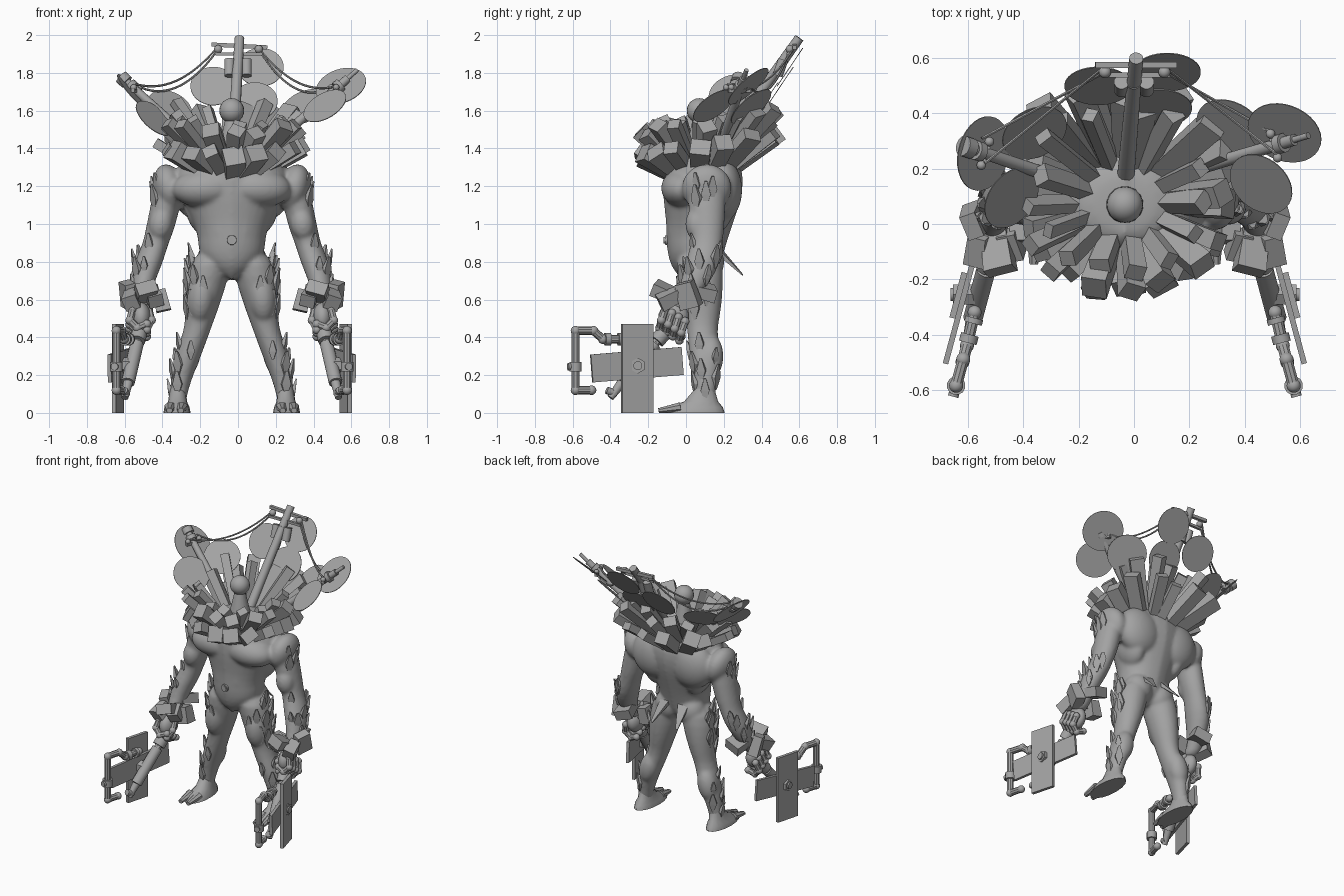
import bpy, bmesh, math, random
from mathutils import Vector as V, Matrix

if "Cube" in bpy.data.objects:
    bpy.data.objects.remove(bpy.data.objects["Cube"])

random.seed(11)
CX = -0.033                       # body symmetry plane
stone = bpy.data.materials.new("stone_grey")
stone.diffuse_color = (0.37, 0.37, 0.37, 1)
stone.use_nodes = True
stone.node_tree.nodes["Principled BSDF"].inputs["Base Color"].default_value = stone.diffuse_color


def finish(name, bm, mirror=False, smooth=True, x=0.0):
    bmesh.ops.recalc_face_normals(bm, faces=bm.faces[:])
    me = bpy.data.meshes.new(name)
    bm.to_mesh(me)
    bm.free()
    me.materials.append(stone)
    for p in me.polygons:
        p.use_smooth = smooth
    if smooth:
        me.set_sharp_from_angle(angle=math.radians(35))
    ob = bpy.data.objects.new(name, me)
    bpy.context.collection.objects.link(ob)
    ob.location.x = CX if mirror else x
    if mirror:
        ob.modifiers.new("Mirror", 'MIRROR').use_clip = False
    return ob


def rings(bm, loops):
    vs = [[bm.verts.new(p) for p in lp] for lp in loops]
    n = len(vs[0])
    for a, b in zip(vs, vs[1:]):
        for i in range(n):
            bm.faces.new((a[i], a[(i + 1) % n], b[(i + 1) % n], b[i]))
    bm.faces.new(vs[0][::-1])
    bm.faces.new(vs[-1])


def prism(bm, a, b, w, t=None, end=1.0, n=12, up=(0, 0, 1)):
    """Tapered bar from a to b; for n=4, w and t are half sizes."""
    a, b = V(a), V(b)
    t = w if t is None else t
    d = (b - a).normalized()
    up = V(up) if abs(d.dot(V(up).normalized())) < .98 else V((0, 1, 0))
    s = up.cross(d).normalized()
    v = d.cross(s)
    k = math.sqrt(2) if n == 4 else 1
    ang = [2 * math.pi * (i + .5) / n for i in range(n)]
    rings(bm, [[c + (s * math.cos(q) * w + v * math.sin(q) * t) * k * e for q in ang]
               for c, e in ((a, 1), (b, end))])


def loft(bm, secs, n=16):
    """Horizontal oval sections: x, y, z, rx, ry."""
    rings(bm, [[(x + rx * math.cos(2 * math.pi * i / n), y + ry * math.sin(2 * math.pi * i / n), z)
                for i in range(n)] for x, y, z, rx, ry in secs])


def ball(bm, c, r, rot=0):
    r = (r, r, r) if isinstance(r, (int, float)) else r
    m = Matrix.Translation(c) @ Matrix.Rotation(rot, 4, 'Y') @ Matrix.Diagonal((*r, 1))
    bmesh.ops.create_uvsphere(bm, u_segments=20, v_segments=12, radius=1, matrix=m)


def chain(bm, pts, r, n=8, joint=True):
    for a, b in zip(pts, pts[1:]):
        prism(bm, a, b, r, n=n)
    if joint:
        for p in pts:
            ball(bm, p, r * 1.15)


# ---- muscular body: limbs and muscles fused into one skin
LEG = [(.10, .065, .86, .11, .13), (.13, .075, .72, .116, .125), (.15, .083, .6, .098, .112),
       (.168, .088, .5, .08, .092), (.188, .085, .42, .07, .078), (.235, .105, .3, .074, .09),
       (.268, .105, .18, .056, .066), (.285, .1, .08, .046, .053), (.287, .1, .03, .044, .053)]
ARM = [(.32, .11, 1.25, .085, .11), (.355, .11, 1.08, .08, .1), (.38, .115, .97, .078, .09),
       (.405, .11, .89, .068, .083), (.44, .09, .8, .08, .097), (.468, .055, .7, .062, .08),
       (.48, .0, .6, .05, .06), (.48, -.04, .54, .045, .055)]
bm = bmesh.new()
loft(bm, LEG)
loft(bm, ARM)
for c, r, q in [((.33, .11, 1.19), (.085, .135, .13), .25),      # deltoid
                ((.13, -.01, 1.19), (.19, .125, .105), .05),     # pectoral
                ((.15, .19, 1.18), (.17, .11, .17), -.15),       # shoulder blade
                ((.17, .13, 1.07), (.075, .12, .13), .25),       # side of back
                ((.09, .11, .8), (.1, .095, .11), 0),            # glute
                ((.05, -.03, .97), (.07, .065, .12), 0),         # abdomen
                ((.16, .045, .62), (.08, .1, .15), -.1),         # thigh
                ((.235, .13, .3), (.07, .07, .12), -.25),        # calf
                ((.375, .06, 1.0), (.065, .065, .09), -.15)]:    # biceps
    ball(bm, c, r, q)
loft(bm, [(0, .04, .7, .03, .06), (0, .05, .77, .13, .13), (0, .05, .85, .185, .15),
          (0, .06, .93, .178, .165), (0, .075, 1.02, .215, .18), (0, .085, 1.12, .26, .205),
          (0, .09, 1.22, .32, .215), (0, .09, 1.31, .3, .205), (0, .08, 1.38, .2, .165),
          (0, .07, 1.42, .12, .11)])
body = finish("body", bm, mirror=True)
sub = body.modifiers.new("Round", 'SUBSURF')
sub.levels = sub.render_levels = 1
rm = body.modifiers.new("Fuse", 'REMESH')
rm.mode, rm.voxel_size, rm.use_smooth_shade = 'VOXEL', .011, True
sm = body.modifiers.new("Relax", 'SMOOTH')
sm.factor, sm.iterations = .5, 8

# ---- feet, with two blunt toes
bm = bmesh.new()
loft(bm, [(.29, .04, 0, .072, .165), (.29, .05, .03, .066, .145), (.287, .08, .06, .05, .09),
          (.285, .1, .13, .042, .05)])
for x in (.265, .325):
    prism(bm, (x, -.03, .03), (x + .005, -.145, .012), .034, .028, .5, n=8)
finish("foot", bm, mirror=True)

# ---- head, neck and navel ring
bm = bmesh.new()
ball(bm, (0, .07, 1.6), .066)
prism(bm, (0, .07, 1.38), (0, .07, 1.56), .075, end=.45, n=16)
finish("head", bm, x=CX)
bm = bmesh.new()
prism(bm, (0, -.06, .915), (0, -.112, .915), .03, end=.85, n=12)
prism(bm, (0, -.1, .915), (0, -.118, .915), .018, n=12)
finish("navel_stud", bm, x=CX)

# ---- collar of rock blocks, longer and steeper at the back
bm = bmesh.new()
for count, r0, z0, dr, dz, wide in ((17, .16, 1.28, .17, .09, .05), (16, .15, 1.33, .16, .15, .045),
                                    (13, .13, 1.36, .13, .17, .036)):
    for i in range(count):
        q = 2 * math.pi * (i + random.uniform(-.25, .25)) / count
        back = max(0, math.sin(q))
        d = V((math.cos(q), math.sin(q), 0))
        side = abs(d.x)
        k = random.uniform(.8, 1.12)
        a = V((0, .08, z0)) + d * r0
        b = a + d * (dr + .05 * side + .09 * back) * k + V((0, 0, (dz + .04 * side + .1 * back) * k))
        w = wide * random.uniform(.75, 1.2)
        prism(bm, a, b, w * .8, w * random.uniform(.55, .85), 1.15, n=4,
              up=(random.uniform(-.6, .6), random.uniform(-.6, .6), 1))
finish("rock_collar", bm, smooth=False, x=CX)

# ---- splinter shards on thighs, shins and forearms
bm = bmesh.new()


def shards(secs, z0, z1, count, q0, q1, size):
    for i in range(count):
        z = z0 + (z1 - z0) * (i + .5) / count
        lo, hi = next((h, l) for l, h in zip(secs, secs[1:]) if h[2] <= z <= l[2])
        f = (z - lo[2]) / (hi[2] - lo[2])
        x, y, _, rx, ry = (l + (h - l) * f for l, h in zip(lo, hi))
        q = math.radians(random.uniform(q0, q1))
        o = V((math.cos(q), math.sin(q), 0))
        p = V((x + o.x * rx * .95, y + o.y * ry * .95, z))
        h = size * random.uniform(.7, 1.2)
        tip = p + V((0, 0, h * .8)) + o * h * .2
        prism(bm, p, tip, h * .3, .012, .25, n=4, up=o)
        prism(bm, p, p - V((0, 0, h * .7)), h * .3, .012, .2, n=4, up=o)


shards(LEG, .54, .84, 11, -100, 25, .085)
shards(LEG, .1, .38, 8, -110, 60, .075)
shards(ARM, .68, .9, 10, -100, 70, .08)
shards(ARM, 1.12, 1.22, 4, -60, 30, .09)
prism(bm, (.07, .17, .86), (.1, .3, .73), .04, .014, .2, n=4)     # hip fin
finish("shards", bm, mirror=True, smooth=False)

# ---- block cuffs around the wrists
bm = bmesh.new()
for a, b, w, t in [((.535, .03, .56), (.555, -.01, .69), .035, .055),
                   ((.36, -.03, .54), (.385, -.02, .65), .04, .045),
                   ((.45, -.17, .665), (.47, -.02, .6), .055, .035),
                   ((.44, .15, .63), (.47, .02, .66), .06, .035),
                   ((.535, -.14, .58), (.525, -.04, .63), .04, .04),
                   ((.4, -.12, .59), (.43, -.03, .64), .04, .035)]:
    prism(bm, a, b, w, t, .85, n=4, up=(.3, .1, 1))
finish("wrist_blocks", bm, mirror=True, smooth=False)

# ---- hands gripping the weapon shaft
bm = bmesh.new()
ball(bm, (.48, -.065, .505), (.052, .082, .08))
for i in range(4):
    y, z = -.13 + .035 * i, .5 - .022 * i
    chain(bm, [(.525, y + .02, z + .05), (.54, y, z - .01), (.5, y - .01, z - .05), (.45, y, z - .03)], .02)
chain(bm, [(.44, -.05, .55), (.425, -.1, .49), (.45, -.13, .44)], .02)
finish("hand", bm, mirror=True)


# ---- weapons: crossed slabs with shaft and bent pipe
def W(y, z, n=0.0):
    return V((.603 + (-.26 - y) * .27 + n, y, z))


NRM = (1, .27, 0)
bm = bmesh.new()
prism(bm, W(-.258, 0), W(-.258, .47), .085, .011, n=4, up=NRM)
prism(bm, W(-.5, .235, -.02), W(-.02, .275, -.02), .074, .01, n=4, up=NRM)
finish("weapon_slabs", bm, mirror=True, smooth=False)
bm = bmesh.new()
prism(bm, W(-.255, .25, -.06), W(-.255, .25, .02), .042, n=6)
prism(bm, W(-.255, .25, .015), W(-.255, .25, .03), .024, n=12)
chain(bm, [W(-.05, .5, -.07), W(-.17, .36, -.075)], .024)
prism(bm, W(-.12, .42, -.075), W(-.155, .38, -.075), .042)
prism(bm, W(-.165, .365, -.075), W(-.34, .16, -.075), .036, n=14)
prism(bm, W(-.34, .16, -.075), W(-.4, .08, -.075), .026, end=.7)
prism(bm, W(-.37, .1, -.075), W(-.42, .12, -.075), .02)
chain(bm, [W(-.32, .39, -.075), W(-.44, .39, -.08), W(-.49, .435, -.08), W(-.585, .435, -.08),
           W(-.585, .12, -.08), W(-.5, .12, -.08)], .022, n=10)
for p, q in (((-.4, .39), (-.43, .39)), ((-.585, .22), (-.585, .27)), ((-.34, .39), (-.36, .39))):
    prism(bm, W(*p, -.08), W(*q, -.08), .034)
prism(bm, W(-.56, .245, -.08), W(-.625, .245, -.08), .02)
finish("weapon_pipework", bm, mirror=True)

# ---- utility poles on the back
bm = bmesh.new()
prism(bm, (-.03, .17, 1.38), (.008, .6, 1.985), .032, end=.8, n=14)
prism(bm, (-.14, .575, 1.95), (.155, .575, 1.935), .011, n=4)
prism(bm, (-.12, .54, 1.9), (.13, .54, 1.9), .009, n=4)
for x in (-.045, .0, .045):                                     # transformer cans
    prism(bm, (x, .485, 1.785), (x, .515, 1.87), .028)
for x in (-.105, .11):                                          # insulators
    ball(bm, (x, .55, 1.925), .022)
finish("centre_pole", bm)
for name, a, b in (("left_pole", (-.2, .14, 1.4), (-.61, .28, 1.77)),
                   ("right_pole", (.16, .18, 1.4), (.58, .305, 1.77))):
    bm = bmesh.new()
    a, b = V(a), V(b)
    d = (b - a).normalized()
    t = V((0, 0, 1)).cross(d).normalized()
    prism(bm, a, b, .026, end=.85)
    prism(bm, b - d * .08, b - d * .05, .036)
    if b.x < 0:
        prism(bm, b - d * .03, b + d * .012, .038, n=14)
    else:
        prism(bm, b, b + d * .07, .012)
    prism(bm, b - d * .1 - t * .06, b - d * .1 + t * .06, .01, n=4)
    for s in (-.045, .045):
        ball(bm, b - d * .1 + t * s + V((0, 0, .018)), .017)
    finish(name, bm)

# ---- sagging cables
bm = bmesh.new()
for a, b, sag in (((-.105, .55, 1.925), (-.55, .31, 1.74), .11), ((-.105, .57, 1.94), (-.54, .22, 1.74), .08),
                  ((.11, .55, 1.925), (.5, .33, 1.73), .11), ((.11, .57, 1.93), (.52, .25, 1.73), .08)):
    pts = [V(a).lerp(V(b), i / 14) - V((0, 0, sag * 4 * (i / 14) * (1 - i / 14))) for i in range(15)]
    chain(bm, pts, .006, n=6, joint=False)
finish("cables", bm)

# ---- round leaf discs, three per pole: centre, normal, radius
bm = bmesh.new()
mid, right = (0, -.83, .56), (-.36, -.6, .71)
for c, n, r in (((.12, .55, 1.83), mid, .122), ((.09, .42, 1.65), mid, .12), ((-.13, .5, 1.73), mid, .122),
                ((.545, .33, 1.73), (-.26, -.62, .7), .138), ((.46, .145, 1.625), (-.42, -.5, .7), .125),
                ((.35, .345, 1.62), right, .132), ((-.545, .255, 1.69), (.72, -.18, .66), .137),
                ((-.36, .33, 1.62), (.33, -.63, .7), .123), ((-.443, .095, 1.56), (.6, -.45, .66), .122)):
    n = V(n).normalized()
    prism(bm, V(c) - n * .002, V(c) + n * .002, r, n=32)
finish("leaf_discs", bm)
